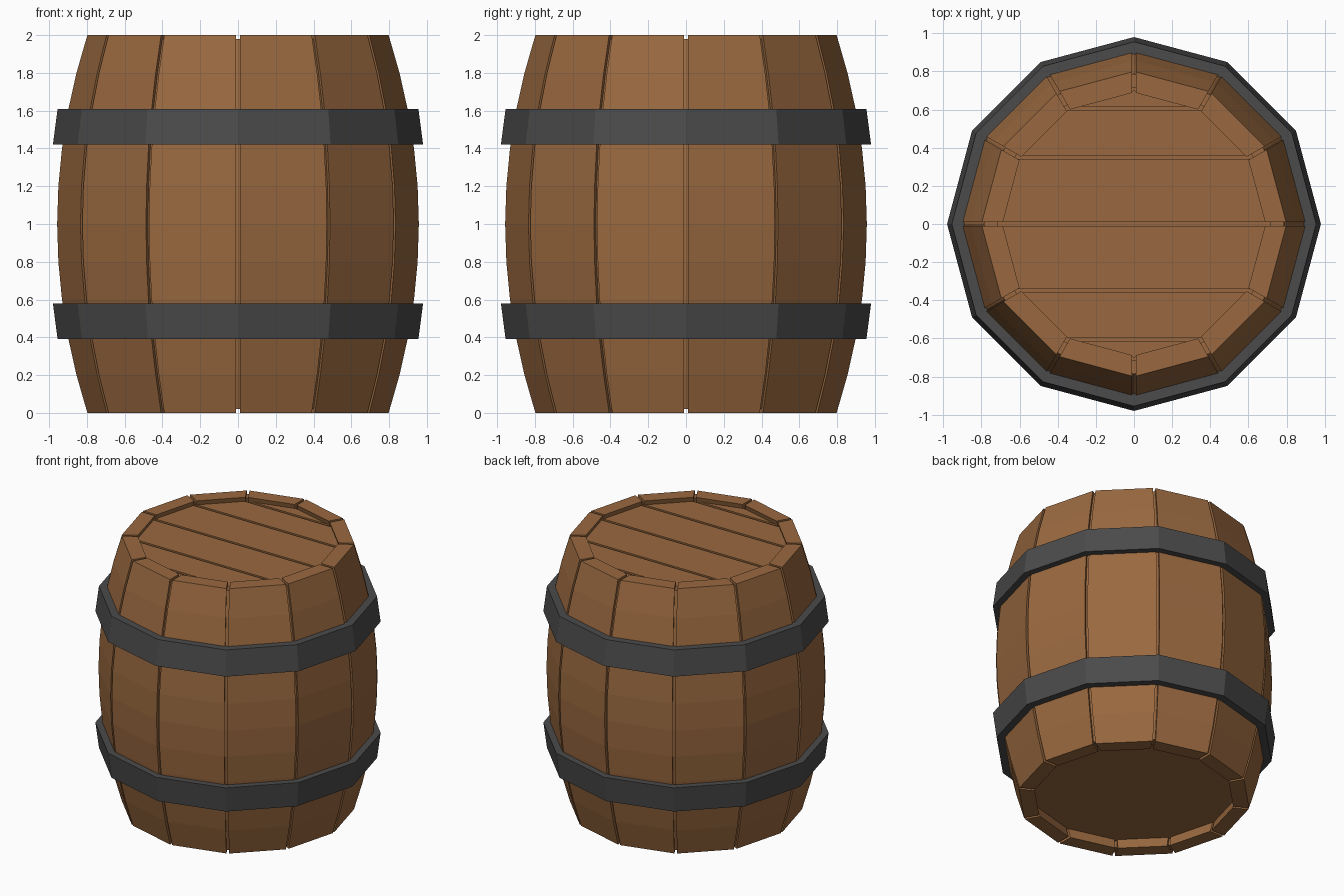
import bpy
import math

if "Cube" in bpy.data.objects:
    bpy.data.objects.remove(bpy.data.objects["Cube"])

SIDES = 12
GAP = 0.01        # half width of the groove between boards
STEP = 2 * math.pi / SIDES


def material(name, rgb):
    m = bpy.data.materials.new(name)
    m.diffuse_color = (*rgb, 1)
    m.use_nodes = True
    m.node_tree.nodes["Principled BSDF"].inputs["Base Color"].default_value = m.diffuse_color
    return m


wood = material("wood", (0.32, 0.14, 0.05))
iron = material("iron", (0.07, 0.07, 0.07))


def make(name, verts, faces, mat):
    me = bpy.data.meshes.new(name)
    me.from_pydata(verts, [], faces)
    me.materials.append(mat)
    ob = bpy.data.objects.new(name, me)
    bpy.context.collection.objects.link(ob)
    return ob


def bulge(z):
    """Outer barrel radius at height z."""
    return 0.96 - 0.16 * (z - 1) ** 2


def ring(name, section, mat):
    """Sweep a closed (radius, z) section around the twelve corners."""
    n = len(section)
    verts = [(r * math.cos(i * STEP), r * math.sin(i * STEP), z)
             for i in range(SIDES) for r, z in section]
    faces = []
    for i in range(SIDES):
        j = (i + 1) % SIDES
        for k in range(n):
            l = (k + 1) % n
            faces.append((i * n + k, j * n + k, j * n + l, i * n + l))
    return make(name, verts, faces, mat)


def prism(name, outline, z0, z1, mat):
    n = len(outline)
    verts = [(x, y, z) for z in (z0, z1) for x, y in outline]
    faces = [tuple(reversed(range(n))), tuple(range(n, 2 * n))]
    faces += [(i, (i + 1) % n, n + (i + 1) % n, n + i) for i in range(n)]
    return make(name, verts, faces, mat)


# Bulging staves, each a flat board inset from its two corners
ROWS = 10
for s in range(SIDES):
    a, b = s * STEP, (s + 1) * STEP
    verts, faces = [], []
    for row in range(ROWS + 1):
        z = 2 * row / ROWS
        for r, flip in ((bulge(z), 0), (bulge(z), 1),
                        (bulge(z) - 0.11, 1), (bulge(z) - 0.11, 0)):
            t = GAP / (2 * r * math.sin(STEP / 2))
            t = 1 - t if flip else t
            verts.append((r * ((1 - t) * math.cos(a) + t * math.cos(b)),
                          r * ((1 - t) * math.sin(a) + t * math.sin(b)), z))
    for row in range(ROWS):
        o = row * 4
        for k in range(4):
            l = (k + 1) % 4
            faces.append((o + k, o + l, o + 4 + l, o + 4 + k))
    e = ROWS * 4
    faces += [(3, 2, 1, 0), (e, e + 1, e + 2, e + 3)]
    make(f"stave_{s + 1}", verts, faces, wood)

# Core behind the staves: forms the groove floors
zs = [0.02] + [2 * i / ROWS for i in range(1, ROWS)] + [1.98]
ring("groove_core", [(bulge(z) - 0.02, z) for z in zs] +
     [(bulge(z) - 0.09, z) for z in reversed(zs)], wood)

# Lid planks, grooves running through the corners of the rim
R = 0.70
levels = [(R * math.cos(math.radians(d)), R * math.sin(math.radians(d)))
          for d in range(-90, 91, 30)]
for i, ((x0, y0), (x1, y1)) in enumerate(zip(levels, levels[1:])):
    t = GAP / (y1 - y0)
    xa, xb = x0 + (x1 - x0) * t, x1 + (x0 - x1) * t
    ya, yb = y0 + GAP, y1 - GAP
    if i == 0:
        outline = [(0, y0), (xb, yb), (-xb, yb)]
    elif i == len(levels) - 2:
        outline = [(-xa, ya), (xa, ya), (0, y1)]
    else:
        outline = [(-xa, ya), (xa, ya), (xb, yb), (-xb, yb)]
    prism(f"lid_plank_{i + 1}", outline, 1.92, 1.965, wood)


def disc(r):
    return [(r * math.cos(i * STEP), r * math.sin(i * STEP)) for i in range(SIDES)]


# Board under the lid planks, and the recessed bottom
prism("lid_backing", disc(0.72), 1.90, 1.945, wood)
prism("bottom_board", disc(0.73), 0.08, 0.13, wood)

# Iron hoops, flaring towards the middle of the barrel
for name, z_end, z_mid in (("lower_hoop", 0.39, 0.58), ("upper_hoop", 1.61, 1.42)):
    section = [(bulge(z_end) - 0.01, z_end), (0.955, z_end),
               (0.98, z_mid), (bulge(z_mid) - 0.01, z_mid)]
    if z_end > z_mid:
        section.reverse()
    ring(name, section, iron)
